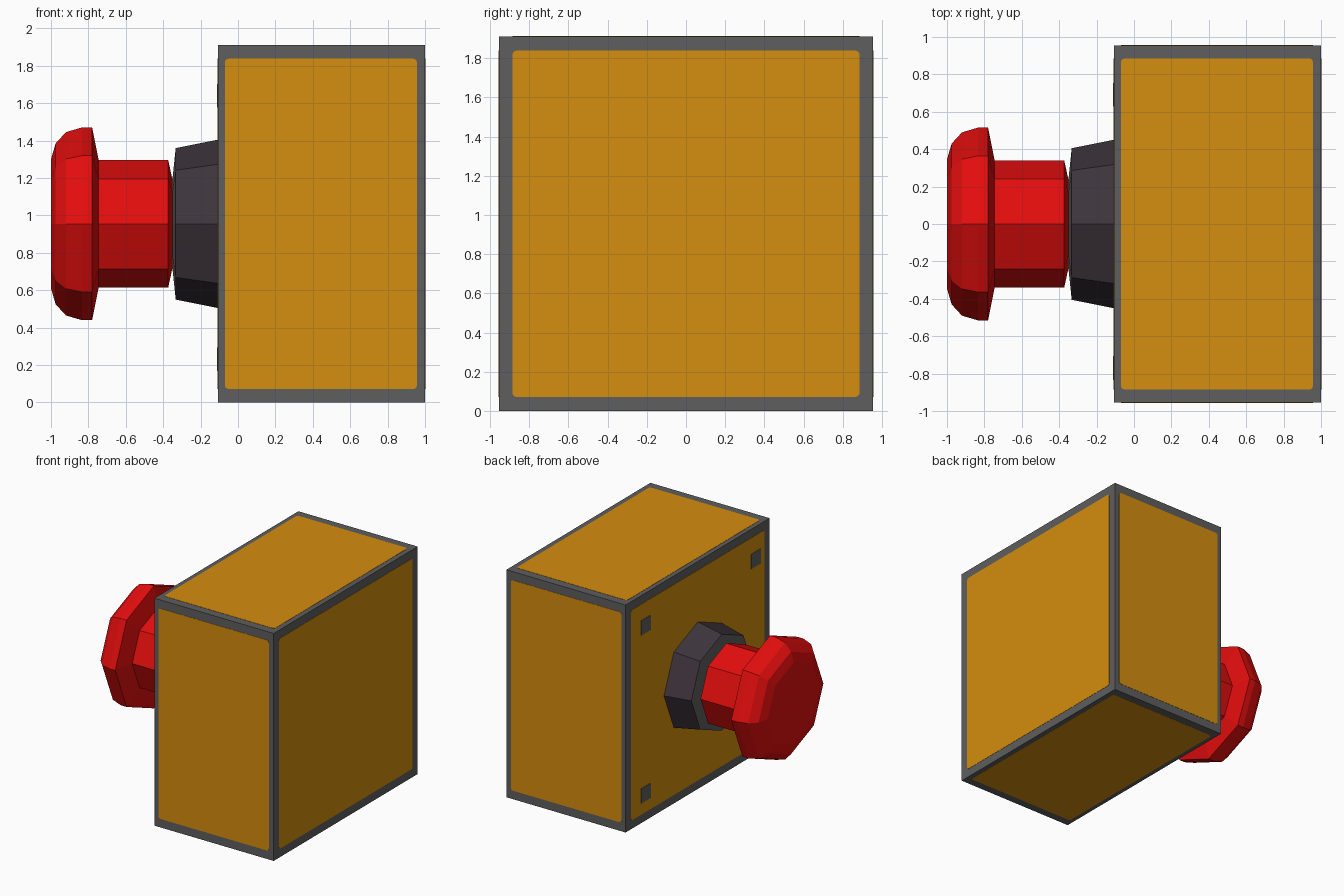
import bpy, bmesh, math
from mathutils import Vector

if "Cube" in bpy.data.objects:
    bpy.data.objects.remove(bpy.data.objects["Cube"])


def material(name, rgb):
    m = bpy.data.materials.new(name)
    m.diffuse_color = (*rgb, 1)
    m.use_nodes = True
    m.node_tree.nodes["Principled BSDF"].inputs["Base Color"].default_value = m.diffuse_color
    return m


ORANGE = material("orange panel", (0.66, 0.266, 0.0045))
GREY = material("grey frame", (0.112, 0.112, 0.112))
RED = material("red button", (0.76, 0.004, 0.004))
DARK = material("dark collar", (0.047, 0.034, 0.045))

X0, X1, HALF, CZ = -0.108, 1.0, 0.955, 0.955


def finish(name, bm, mats):
    bmesh.ops.recalc_face_normals(bm, faces=bm.faces)
    me = bpy.data.meshes.new(name)
    bm.to_mesh(me)
    bm.free()
    ob = bpy.data.objects.new(name, me)
    bpy.context.collection.objects.link(ob)
    for m in mats:
        me.materials.append(m)
    return ob


def box(name, lo, hi, mat):
    bm = bmesh.new()
    bmesh.ops.create_cube(bm, size=1)
    for v in bm.verts:
        v.co = Vector([lo[i] + (v.co[i] + 0.5) * (hi[i] - lo[i]) for i in range(3)])
    return finish(name, bm, [mat])


def plate(name, axis, pos, sign, a, b, mat, r=0.02, thick=0.002):
    """Thin rounded rectangle lying on a box face; a and b are the ranges of the other two axes."""
    bm = bmesh.new()
    others = [i for i in range(3) if i != axis]
    verts = []
    corners = [(a[1] - r, b[1] - r), (a[0] + r, b[1] - r), (a[0] + r, b[0] + r), (a[1] - r, b[0] + r)]
    for k, (u, w) in enumerate(corners):
        for s in range(4 if r else 1):
            t = math.pi / 2 * (k + s / 3)
            co = [0, 0, 0]
            co[axis] = pos
            co[others[0]] = u + r * math.cos(t)
            co[others[1]] = w + r * math.sin(t)
            verts.append(bm.verts.new(co))
    face = bm.faces.new(verts)
    ext = bmesh.ops.extrude_face_region(bm, geom=[face])
    for v in ext["geom"]:
        if isinstance(v, bmesh.types.BMVert):
            v.co[axis] += sign * thick
    return finish(name, bm, [mat])


def lathe_x(name, profile, mats, n=8):
    """Eight-sided turned part around the x axis, with closed ends."""
    bm = bmesh.new()
    rings = [[bm.verts.new((x, r * math.cos(2 * math.pi * i / n), CZ + r * math.sin(2 * math.pi * i / n)))
              for i in range(n)] for x, r in profile]
    for p, q in zip(rings, rings[1:]):
        for i in range(n):
            bm.faces.new((p[i], p[(i + 1) % n], q[(i + 1) % n], q[i]))
    bm.faces.new(rings[0])
    bm.faces.new(rings[-1])
    return finish(name, bm, mats)


# Housing
box("housing", (X0, -HALF, 0), (X1, HALF, 2 * HALF), GREY)

# Coloured panels on all six faces
PX, PY, PZ = (-0.07, 0.957), (-0.885, 0.885), (0.072, 1.838)
plate("right_panel", 0, X1, 1, PY, PZ, ORANGE)
plate("left_panel", 0, X0, -1, PY, PZ, ORANGE)
plate("back_panel", 1, HALF, 1, PX, PZ, ORANGE)
plate("front_panel", 1, -HALF, -1, PX, PZ, ORANGE)
plate("top_panel", 2, 2 * HALF, 1, PX, PY, ORANGE)
plate("bottom_panel", 2, 0, 1, PX, PY, ORANGE, thick=-0.001)

# Four square marks around the button
for y in (0.69, -0.77):
    for z in (0.23, 1.64):
        plate("square_mark", 0, X0 - 0.002, -1, (y - 0.063, y + 0.063), (z - 0.063, z + 0.063),
              GREY, r=0)

# Collar with a grey rim facing the button
collar = lathe_x("collar", [(X0, 0.45), (-0.333, 0.405), (-0.352, 0.225)], [DARK, GREY])
for f in collar.data.polygons:
    if f.normal.x < -0.7:
        f.material_index = 1

# Push button: stem flaring into a domed head
lathe_x("button", [(-0.348, 0.225), (-0.373, 0.34), (-0.745, 0.34), (-0.78, 0.515), (-0.835, 0.515),
                   (-0.92, 0.49), (-0.975, 0.43), (-1.0, 0.345)], [RED])
